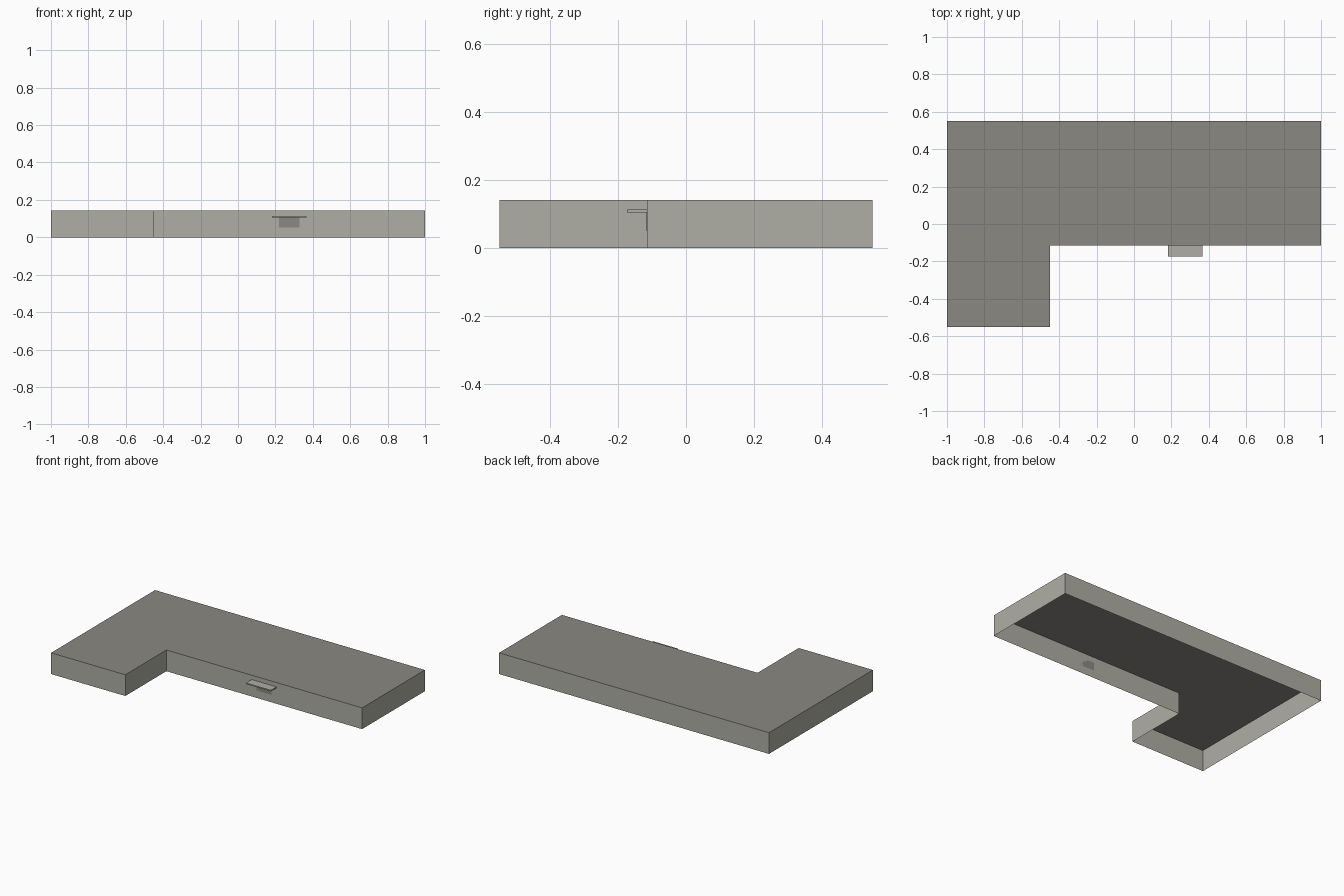
import bpy
import bmesh

cube = bpy.data.objects.get("Cube")
if cube:
    bpy.data.objects.remove(cube, do_unlink=True)


def make_material(name, rgb):
    mat = bpy.data.materials.new(name)
    mat.use_nodes = True
    colour = (*rgb, 1)
    mat.diffuse_color = colour
    bsdf = mat.node_tree.nodes["Principled BSDF"]
    bsdf.inputs["Base Color"].default_value = colour
    bsdf.inputs["Roughness"].default_value = 0.9
    return mat


wall_grey = make_material("wall warm grey", (0.43, 0.43, 0.375))
roof_grey = make_material("roof dark grey", (0.255, 0.25, 0.222))


def finish(name, bm, materials):
    mesh = bpy.data.meshes.new(name)
    bm.to_mesh(mesh)
    bm.free()
    for mat in materials:
        mesh.materials.append(mat)
    obj = bpy.data.objects.new(name, mesh)
    bpy.context.collection.objects.link(obj)
    return obj


def box(name, low, high, mat):
    bm = bmesh.new()
    bmesh.ops.create_cube(bm, size=1)
    for v in bm.verts:
        v.co = [l + (c + 0.5) * (h - l) for l, h, c in zip(low, high, v.co)]
    return finish(name, bm, [mat])


BACK, FRONT, INNER_X, INNER_Y, HEIGHT = 0.55, -0.55, -0.45, -0.115, 0.142

# L-shaped building shell: walls and roof, open underneath
outline = [(-1, FRONT), (INNER_X, FRONT), (INNER_X, INNER_Y),
           (1, INNER_Y), (1, BACK), (-1, BACK)]
bm = bmesh.new()
roof = bm.faces.new([bm.verts.new((x, y, HEIGHT)) for x, y in outline])
walls = bmesh.ops.extrude_edge_only(bm, edges=list(roof.edges))
for v in walls["geom"]:
    if isinstance(v, bmesh.types.BMVert):
        v.co.z = 0
bmesh.ops.recalc_face_normals(bm, faces=bm.faces)
bm.normal_update()
if roof.normal.z < 0:
    bmesh.ops.reverse_faces(bm, faces=bm.faces)
for f in bm.faces:
    f.material_index = 1 if abs(f.normal.z) > 0.5 else 0
finish("building_shell", bm, [wall_grey, roof_grey])

# Entrance: thin door panel under a projecting canopy
box("door_panel", (0.218, INNER_Y - 0.002, 0.051),
    (0.33, INNER_Y, 0.105), roof_grey)
box("door_canopy", (0.182, -0.174, 0.105),
    (0.365, INNER_Y, 0.113), wall_grey)
